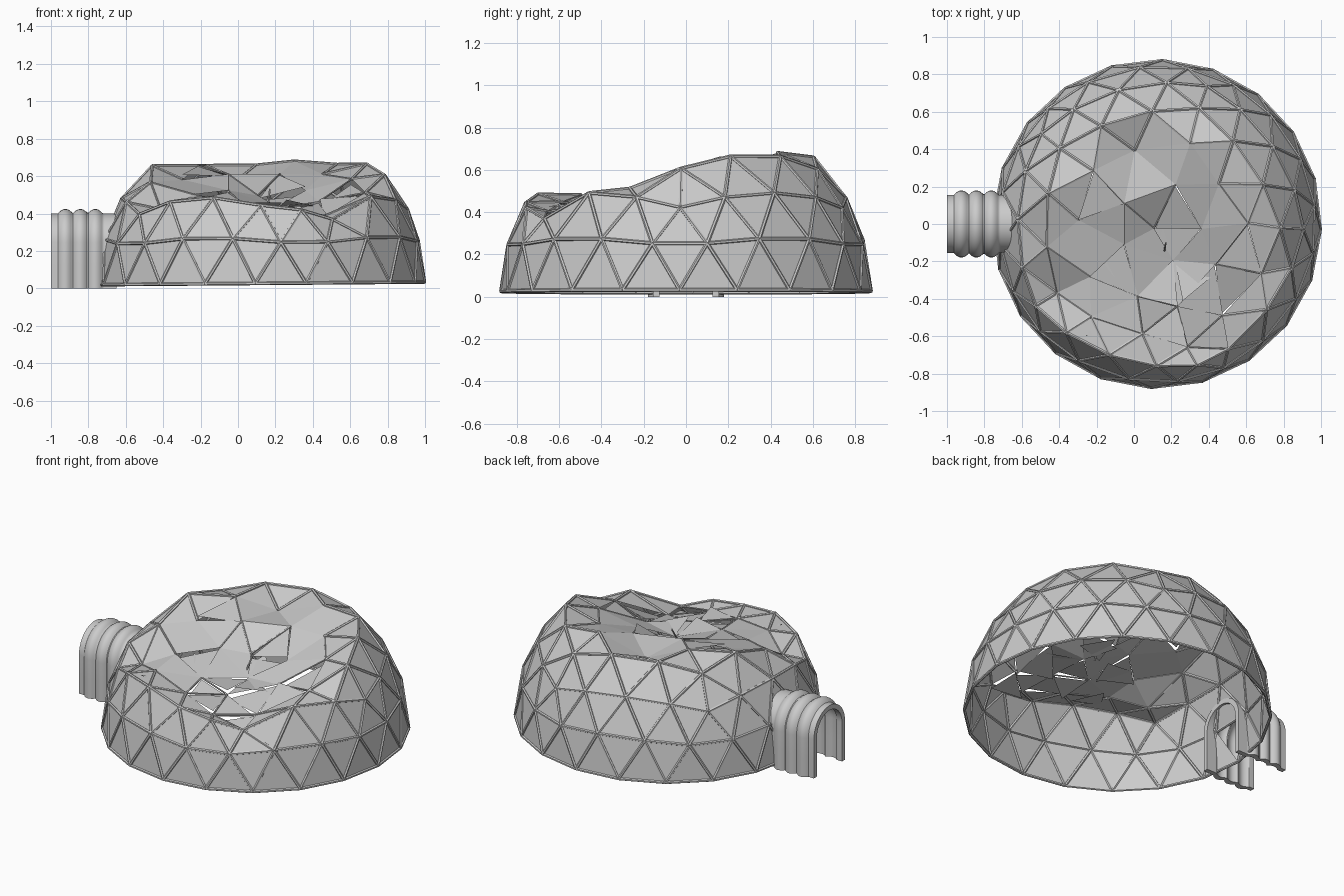
import bpy, bmesh, math, random
from mathutils import Vector, Matrix

if "Cube" in bpy.data.objects:
    bpy.data.objects.remove(bpy.data.objects["Cube"])

random.seed(4)
CX, R, Z0 = 0.123, 0.875, 0.026
# local sags of the roof: x, y, depth
SAGS = ((0.47, -0.57, 0.17), (-0.5, -0.45, 0.15), (0.2, -0.1, 0.05), (-0.06, 0.42, 0.09), (0.55, 0.15, 0.03))


def make_object(name, bm):
    bmesh.ops.recalc_face_normals(bm, faces=bm.faces)
    me = bpy.data.meshes.new(name)
    bm.to_mesh(me)
    bm.free()
    ob = bpy.data.objects.new(name, me)
    bpy.context.collection.objects.link(ob)
    return ob


def roof(x, y):
    """Height of the caved-in top."""
    z = 0.44 + 0.33 * max(0, y + 0.25) + 0.15 * abs(x - 0.15)
    for px, py, depth in SAGS:
        z -= depth * math.exp(-((x - px) ** 2 + (y - py) ** 2) / 0.025)
    return z


def strut(bm, a, b, r=0.009):
    d = b - a
    m = Matrix.Translation((a + b) / 2) @ d.to_track_quat('Z', 'Y').to_matrix().to_4x4()
    bmesh.ops.create_cone(bm, cap_ends=True, segments=6, radius1=r, radius2=r,
                          depth=d.length, matrix=m)


# geodesic half sphere, then drop the top into the caved-in shape
ico = bmesh.new()
bmesh.ops.create_icosphere(ico, subdivisions=3, radius=R)
bmesh.ops.delete(ico, geom=[v for v in ico.verts if v.co.z < -0.01], context='VERTS')
bmesh.ops.rotate(ico, verts=ico.verts, cent=(0, 0, 0), matrix=Matrix.Rotation(math.radians(-2), 3, 'Z'))
dented = set()
for v in ico.verts:
    v.co += Vector((CX, 0, Z0 + 0.008 * v.co.x))
    low = roof(v.co.x, v.co.y)
    if v.co.z > 0.33 and low < v.co.z - 0.01:
        if v.co.z - low > 0.08:
            dented.add(v)
            v.co.x += random.uniform(-0.03, 0.03)
            v.co.y += random.uniform(-0.03, 0.03)
            low += random.uniform(-0.02, 0.02)
        v.co.z = low


def in_doorway(p):
    return p.x < -0.6 and abs(p.y) < 0.07 and p.z < 0.24


# triangular panels; broken ones are torn loose and tilted
panels = bmesh.new()
vmap = {v: panels.verts.new(v.co) for v in ico.verts}
for f in ico.faces:
    c = f.calc_center_median()
    if in_doorway(c):
        continue
    broken = all(v in dented for v in f.verts) and c.y < 0.15 and random.random() < 0.25
    if broken:
        tilt = Matrix.Rotation(random.uniform(-0.15, 0.15), 3, 'X') @ Matrix.Rotation(random.uniform(-0.15, 0.15), 3, 'Y')
        drop = Vector((0, 0, random.uniform(-0.03, 0.015)))
        panels.faces.new([panels.verts.new(c + tilt @ (v.co - c) + drop) for v in f.verts])
    else:
        panels.faces.new([vmap[v] for v in f.verts])
make_object("dome_panels", panels)

# frame struts along the panel edges, some missing in the collapsed area
frame = bmesh.new()
for e in ico.edges:
    a, b = e.verts
    if in_doorway((a.co + b.co) / 2):
        continue
    if a in dented and b in dented:
        if random.random() < 0.5:
            strut(frame, a.co, b.co, 0.005)
    else:
        strut(frame, a.co, b.co)
make_object("dome_struts", frame)
ico.free()

# loose shards and a snapped strut lying in the cave-in
debris = bmesh.new()
for x, y, z, yaw, size in ((0.2, -0.08, 0.46, 0.3, 0.12), (-0.05, -0.25, 0.47, 1.2, 0.13),
                           (-0.15, -0.55, 0.46, 2.0, 0.12), (0.3, -0.3, 0.45, 2.8, 0.12)):
    m = Matrix.Translation((x, y, z)) @ Matrix.Rotation(yaw, 4, 'Z') @ Matrix.Rotation(0.2, 4, 'X')
    bmesh.ops.create_circle(debris, cap_ends=True, segments=3, radius=size, matrix=m)
strut(debris, Vector((0.16, -0.16, 0.43)), Vector((0.17, -0.1, 0.53)), 0.005)
make_object("broken_pieces", debris)


# arched entrance tunnel with three bellows ridges
def arch(x, r):
    spring = 0.245
    pts = [(x, -r, 0.0), (x, -r, spring / 2)]
    pts += [(x, -r * math.cos(math.pi * i / 20), spring + r * math.sin(math.pi * i / 20)) for i in range(21)]
    return pts + [(x, r, spring / 2), (x, r, 0.0)]


tunnel = bmesh.new()
outer, inner = [], []
for i in range(57):
    x = -1 + 0.35 * i / 56
    bulge = 0.0
    if -0.963 < x < -0.723:
        bulge = 0.024 * abs(math.sin(math.pi * (x + 0.963) / 0.08)) ** 0.8
    outer.append([tunnel.verts.new(p) for p in arch(x, 0.155 + bulge)])
    inner.append([tunnel.verts.new(p) for p in arch(x, 0.125 + bulge * 0.8)])


def skin(r0, r1):
    for k in range(len(r0) - 1):
        tunnel.faces.new((r0[k], r0[k + 1], r1[k + 1], r1[k]))


for i in range(56):
    skin(outer[i], outer[i + 1])
    skin(inner[i], inner[i + 1])
    for k in (0, -1):
        tunnel.faces.new((outer[i][k], outer[i + 1][k], inner[i + 1][k], inner[i][k]))
skin(outer[0], inner[0])
skin(outer[-1], inner[-1])
ob = make_object("entrance_tunnel", tunnel)
bpy.context.view_layer.objects.active = ob
ob.select_set(True)
bpy.ops.object.shade_smooth_by_angle(angle=math.radians(35))
